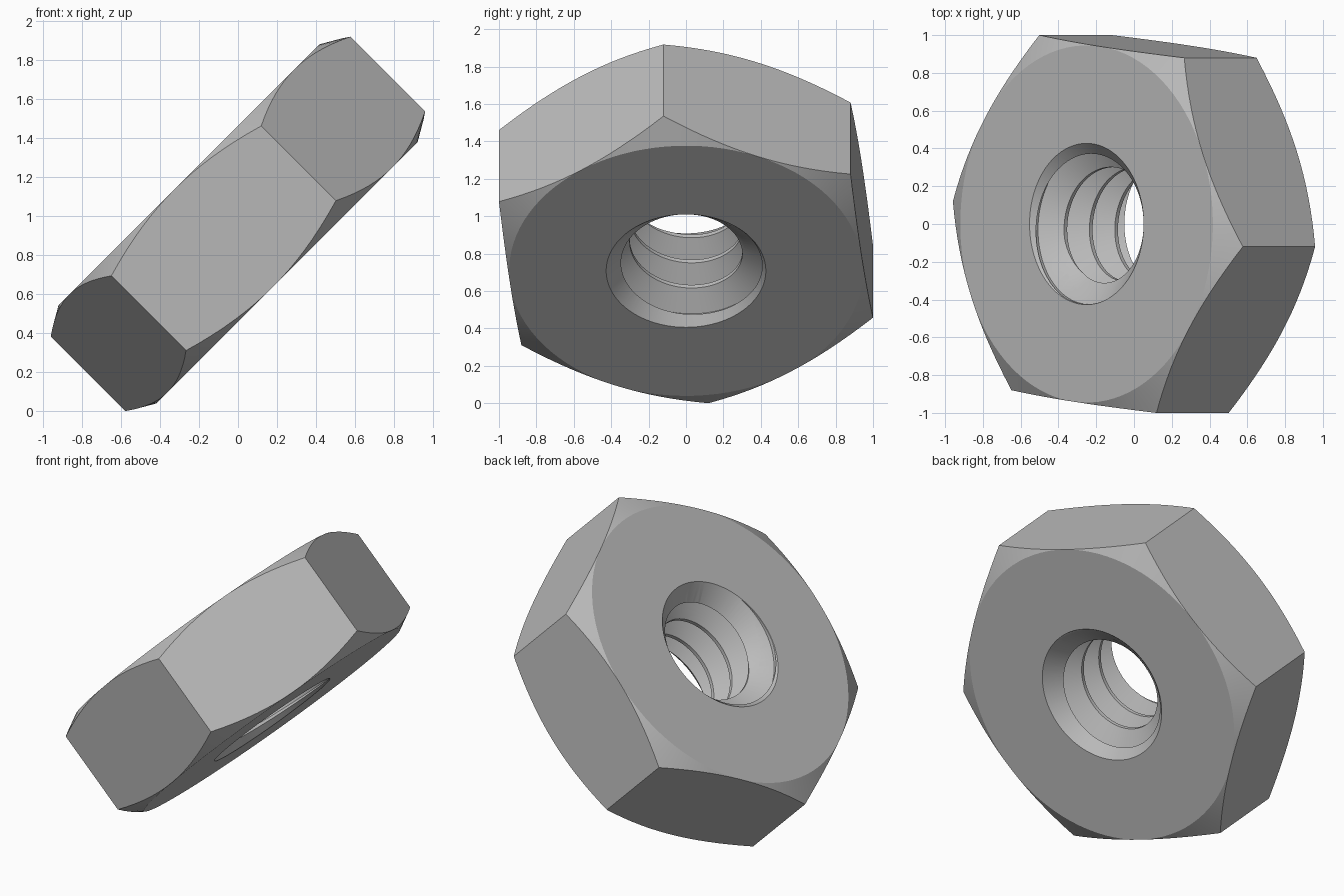
import bpy, bmesh
from math import radians, pi, sin, cos, tan
from mathutils import Matrix, Vector

old = bpy.data.objects.get("Cube")
if old:
    bpy.data.objects.remove(old, do_unlink=True)

CORNER = 1.092                       # hexagon corner radius
FLAT = CORNER * cos(radians(30))     # hexagon flat radius
HALF = 0.355                         # half thickness
ROOT, CREST, PITCH = 0.425, 0.301, 0.19
SEG = 96
TURN = radians(-6.32)                # hexagon spin about its own axis


def polar(r, a, z):
    return Vector((r * cos(a), r * sin(a), z))


def make_object(name, bm):
    bmesh.ops.recalc_face_normals(bm, faces=bm.faces)
    mesh = bpy.data.meshes.new(name)
    bm.to_mesh(mesh)
    bm.free()
    obj = bpy.data.objects.new(name, mesh)
    bpy.context.collection.objects.link(obj)
    return obj


# Hexagonal body with conical corner chamfers on both sides
def make_body():
    bm = bmesh.new()
    rings = [[], [], [], []]
    for i in range(SEG):
        a = 2 * pi * i / SEG
        r = FLAT / cos(a % (pi / 3) - pi / 6)
        edge = HALF - (r - FLAT) * tan(radians(30))
        for ring, rad, z in zip(rings, (FLAT, r, r, FLAT), (HALF, edge, -edge, -HALF)):
            ring.append(bm.verts.new(polar(rad, a + TURN, z)))
    for upper, lower in zip(rings, rings[1:]):
        for i in range(SEG):
            j = (i + 1) % SEG
            bm.faces.new((upper[i], lower[i], lower[j], upper[j]))
    bm.faces.new(rings[0])
    bm.faces.new(rings[-1])
    bmesh.ops.remove_doubles(bm, verts=bm.verts, dist=1e-4)
    return make_object("hex_nut", bm)


# Tap-shaped cutter: a right-handed helical thread closed at both ends
def make_tap():
    bm = bmesh.new()
    flat = PITCH / 16
    profile = [(ROOT, -flat), (ROOT, flat),
               (CREST, PITCH / 2 - flat), (CREST, PITCH / 2 + flat)]
    start, steps = 0.352 - 5 * PITCH, 6 * SEG
    rows = []
    for i in range(steps + 1):
        a = 2 * pi * i / SEG - pi / 2
        z = start + PITCH * i / SEG
        rows.append([bm.verts.new(polar(r, a, z + dz)) for r, dz in profile])
    for i in range(steps):
        p, q = rows[i], rows[i + 1]
        for k in range(3):
            bm.faces.new((p[k], q[k], q[k + 1], p[k + 1]))
        if i + SEG < steps:
            s, t = rows[i + SEG], rows[i + SEG + 1]
            bm.faces.new((p[3], q[3], t[0], s[0]))
    ends = {side: bm.verts.new((0, 0, side * 0.7)) for side in (-1, 1)}
    for e in [e for e in bm.edges if e.is_boundary]:
        a, b = e.verts
        bm.faces.new((a, b, ends[1 if a.co.z > 0 else -1]))
    return make_object("thread_cutter", bm)


# Countersink cutter for one mouth of the hole
def make_countersink(side):
    bm = bmesh.new()
    bmesh.ops.create_cone(bm, cap_ends=True, segments=SEG,
                          radius1=ROOT - 0.198, radius2=ROOT + 0.052, depth=0.25,
                          matrix=Matrix.Translation((0, 0, HALF - 0.075)))
    if side < 0:
        bmesh.ops.rotate(bm, verts=bm.verts, matrix=Matrix.Rotation(pi, 3, 'X'))
    return make_object("countersink_cutter", bm)


nut = make_body()
bpy.context.view_layer.objects.active = nut
for cutter in (make_tap(), make_countersink(1), make_countersink(-1)):
    mod = nut.modifiers.new("cut", 'BOOLEAN')
    mod.operation, mod.solver, mod.object = 'DIFFERENCE', 'EXACT', cutter
    cutter.hide_render = True
    bpy.ops.object.modifier_apply(modifier=mod.name)
    bpy.data.objects.remove(cutter, do_unlink=True)

# Steel colour
steel = bpy.data.materials.new("steel_grey")
steel.use_nodes = True
colour = (0.5, 0.5, 0.5, 1)
steel.diffuse_color = colour
steel.node_tree.nodes["Principled BSDF"].inputs["Base Color"].default_value = colour
nut.data.materials.clear()
nut.data.materials.append(steel)

# Tilt onto a corner edge and rest on the floor
nut.data.transform(Matrix.Rotation(radians(-45), 4, 'Y'))
low = min(v.co.z for v in nut.data.vertices)
nut.data.transform(Matrix.Translation((0, 0, -low)))

bpy.ops.object.select_all(action='DESELECT')
nut.select_set(True)
bpy.ops.object.shade_smooth_by_angle(angle=radians(25))
